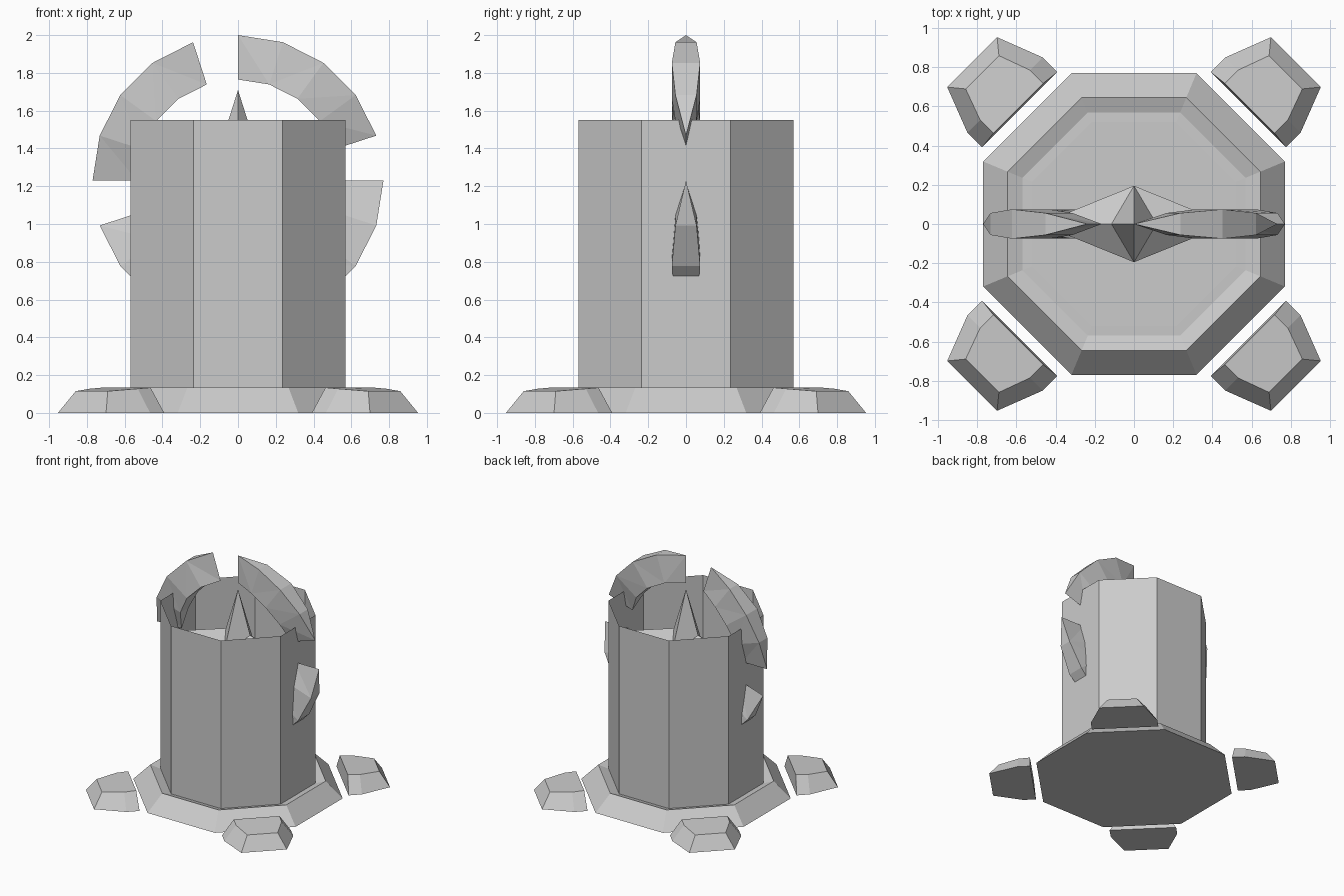
import bpy, bmesh, math
from mathutils import Matrix

if "Cube" in bpy.data.objects:
    bpy.data.objects.remove(bpy.data.objects["Cube"])

grey = bpy.data.materials.new("stone_grey")
grey.diffuse_color = (0.6, 0.6, 0.6, 1)
grey.use_nodes = True
grey.node_tree.nodes["Principled BSDF"].inputs["Base Color"].default_value = grey.diffuse_color
CZ = 1.23  # height of the ring and star centre


def finish(bm, name, recalc=True):
    bmesh.ops.remove_doubles(bm, verts=bm.verts, dist=1e-5)
    if recalc:
        bmesh.ops.recalc_face_normals(bm, faces=bm.faces)
    me = bpy.data.meshes.new(name)
    bm.to_mesh(me)
    bm.free()
    me.materials.append(grey)
    ob = bpy.data.objects.new(name, me)
    bpy.context.collection.objects.link(ob)
    return ob


def octagon(bm, apothem, z):
    r = apothem / math.cos(math.pi / 8)
    return [bm.verts.new((r * math.cos((i + .5) * math.pi / 4),
                          r * math.sin((i + .5) * math.pi / 4), z)) for i in range(8)]


def bridge(bm, a, b):
    n = len(a)
    for i in range(n):
        j = (i + 1) % n
        bm.faces.new((a[i], a[j], b[j], b[i]))


# Eight-sided base with bevelled rim and sunken floor
bm = bmesh.new()
rings = [octagon(bm, a, z) for a, z in ((.77, 0), (.645, .135), (.57, .108), (.52, .11))]
for a, b in zip(rings, rings[1:]):
    bridge(bm, a, b)
bm.faces.new(rings[0][::-1])
bm.faces.new(rings[-1])
finish(bm, "base")

# Open, thin eight-sided wall
bm = bmesh.new()
bridge(bm, octagon(bm, .57, .11), octagon(bm, .57, 1.55))
finish(bm, "tube_wall", False)

# Four loose corner blocks on the diagonals
bottom = [(.825, .272, 0), (.93, .272, 0), (1.168, .18, 0)]
top = [(.835, .18, .134), (.93, .18, .128), (1.095, .12, .115)]
for k in range(4):
    bm = bmesh.new()
    loops = []
    for half in (bottom, top):
        pts = half + [(u, -v, z) for u, v, z in reversed(half)]
        loops.append([bm.verts.new(p) for p in pts])
    bridge(bm, *loops)
    bm.faces.new(loops[0][::-1])
    bm.faces.new(loops[1])
    bm.transform(Matrix.Rotation(math.radians(45 + 90 * k), 4, 'Z'))
    finish(bm, f"corner_block_{k + 1}")

# Broken upright ring: four arcs tapering to an edge at both ends
for k in range(4):
    bm = bmesh.new()
    sections = []
    for i, w in enumerate((0, .056, .075, .056, 0)):
        t = math.radians(18 + 90 * k + 18 * i)
        sections.append([bm.verts.new((r * math.cos(t), y, CZ + r * math.sin(t)))
                         for r, y in ((.77, -w), (.77, w), (.535, w), (.535, -w))])
    for a, b in zip(sections, sections[1:]):
        bridge(bm, a, b)
    bmesh.ops.triangulate(bm, faces=bm.faces)
    bmesh.ops.dissolve_degenerate(bm, dist=1e-5, edges=bm.edges)
    finish(bm, f"ring_arc_{k + 1}")

# Four-pointed star crystal in the middle
bm = bmesh.new()
rim = []
for i in range(8):
    r = .48 if i % 2 == 0 else .115 * math.sqrt(2)
    t = i * math.pi / 4
    rim.append(bm.verts.new((r * math.cos(t), 0, CZ + r * math.sin(t))))
for y in (-.195, .195):
    apex = bm.verts.new((0, y, CZ))
    for i in range(8):
        bm.faces.new((rim[i], rim[(i + 1) % 8], apex))
finish(bm, "star_crystal")
